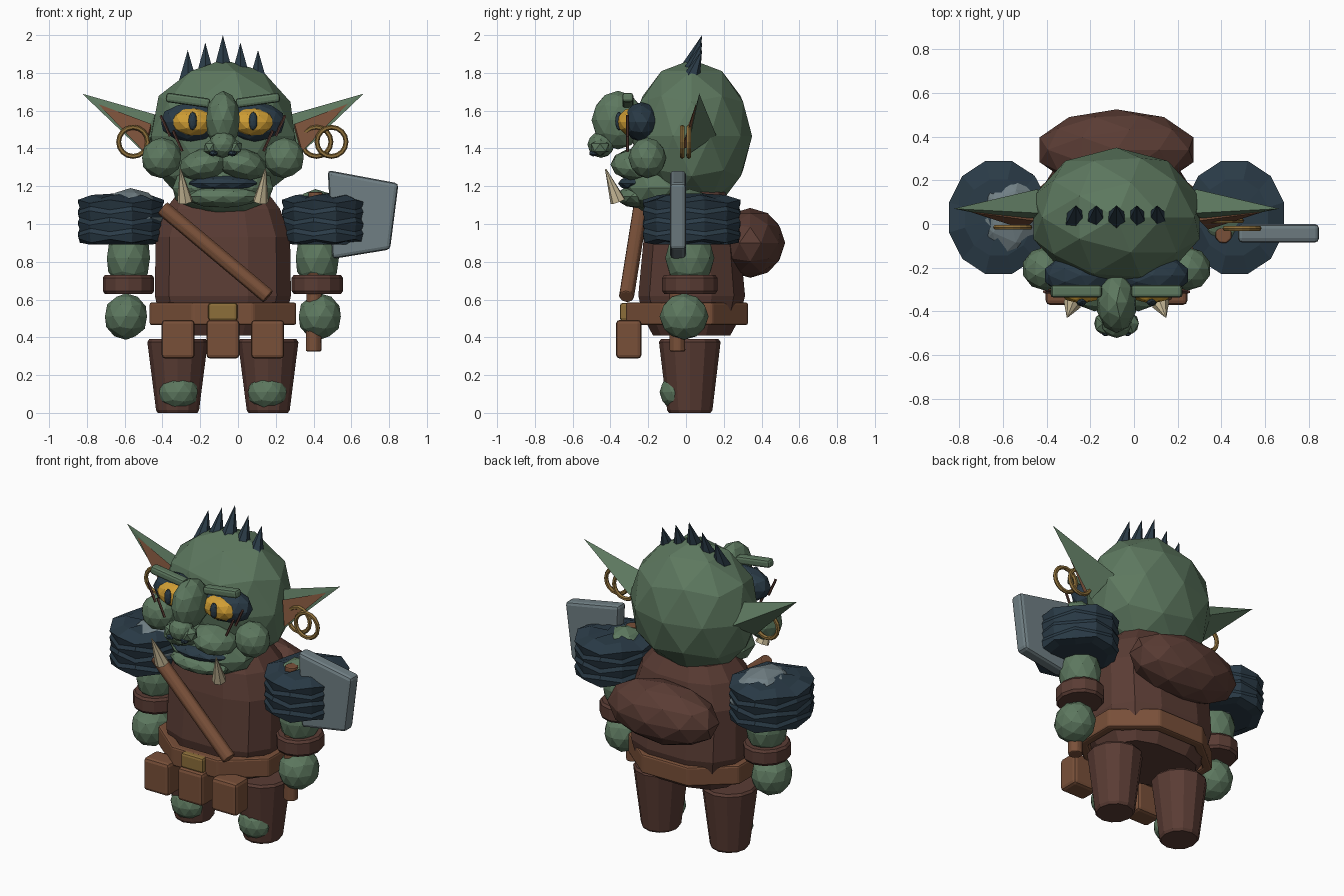
import bpy, bmesh, math
from mathutils import Vector, Matrix

if "Cube" in bpy.data.objects:
    bpy.data.objects.remove(bpy.data.objects["Cube"])

CX = -0.08          # symmetry plane of the body
SIDES = (("left", -1), ("right", 1))


def material(name, r, g, b):
    m = bpy.data.materials.new(name)
    m.diffuse_color = [(c / 255 / 12.92 if c < 11 else ((c / 255 + 0.055) / 1.055) ** 2.4)
                       for c in (r, g, b)] + [1]
    m.use_nodes = True
    m.node_tree.nodes["Principled BSDF"].inputs["Base Color"].default_value = m.diffuse_color
    return m


GREEN = material("green skin", 93, 120, 95)
DARK = material("dark brown hide", 90, 60, 52)
LEATHER = material("tan leather", 121, 80, 57)
SLATE = material("slate blue", 42, 59, 71)
METAL = material("grey metal", 112, 127, 132)
GOLD = material("dull gold", 140, 110, 58)
YELLOW = material("eye yellow", 208, 158, 52)
IVORY = material("ivory", 200, 186, 152)


def finish(name, bm, mat, matrix=None):
    if matrix:
        bm.transform(matrix)
    bmesh.ops.recalc_face_normals(bm, faces=bm.faces)
    me = bpy.data.meshes.new(name)
    bm.to_mesh(me)
    bm.free()
    me.materials.append(mat)
    ob = bpy.data.objects.new(name, me)
    bpy.context.collection.objects.link(ob)
    return ob


def bevel(ob, width):
    mod = ob.modifiers.new("bevel", "BEVEL")
    mod.width, mod.segments = width, 2


def ball(name, loc, radii, mat, sub=2, rot=0):
    bm = bmesh.new()
    bmesh.ops.create_icosphere(bm, subdivisions=sub, radius=1)
    m = Matrix.Translation(loc) @ Matrix.Rotation(rot, 4, 'Y') @ Matrix.Diagonal((*radii, 1))
    return finish(name, bm, mat, m)


def box(name, loc, size, mat, rot=0, bev=0.015):
    bm = bmesh.new()
    bmesh.ops.create_cube(bm, size=1)
    m = Matrix.Translation(loc) @ Matrix.Rotation(rot, 4, 'Y') @ Matrix.Diagonal((*size, 1))
    ob = finish(name, bm, mat, m)
    if bev:
        bevel(ob, bev)
    return ob


def rod(name, a, b, r1, r2, mat, sides=8, bev=0):
    a, b = Vector(a), Vector(b)
    bm = bmesh.new()
    bmesh.ops.create_cone(bm, cap_ends=True, segments=sides, radius1=r1, radius2=r2, depth=(b - a).length)
    m = Matrix.Translation((a + b) / 2) @ (b - a).to_track_quat('Z', 'Y').to_matrix().to_4x4()
    ob = finish(name, bm, mat, m)
    if bev:
        bevel(ob, bev)
    return ob


def loft(name, loc, rings, mat, sides, power=1.0, phase=0.0, jag=0.0, closed=False):
    """Rings of (z, x radius, y radius); power < 1 squares the outline off."""
    bm = bmesh.new()
    loops = []
    for k, (z, rx, ry) in enumerate(rings):
        loop = []
        for i in range(sides):
            t = math.tau * (i + phase) / sides
            c, s = math.cos(t), math.sin(t)
            loop.append(bm.verts.new((
                loc[0] + rx * math.copysign(abs(c) ** power, c),
                loc[1] + ry * math.copysign(abs(s) ** power, s),
                loc[2] + z + jag * (-1) ** (i + k // 2))))
        loops.append(loop)
    pairs = list(zip(loops, loops[1:])) + ([(loops[-1], loops[0])] if closed else [])
    for a, b in pairs:
        for i in range(sides):
            j = (i + 1) % sides
            bm.faces.new((a[i], a[j], b[j], b[i]))
    if not closed:
        bm.faces.new(loops[0])
        bm.faces.new(loops[-1])
    return finish(name, bm, mat)


def torus(name, loc, R, r, mat, n=16, m=6):
    bm = bmesh.new()
    grid = [[bm.verts.new((loc[0] + (R + r * math.cos(v)) * math.cos(u), loc[1] + r * math.sin(v),
                           loc[2] + (R + r * math.cos(v)) * math.sin(u)))
             for v in (math.tau * j / m for j in range(m))]
            for u in (math.tau * i / n for i in range(n))]
    for i in range(n):
        for j in range(m):
            bm.faces.new((grid[i][j], grid[(i + 1) % n][j],
                          grid[(i + 1) % n][(j + 1) % m], grid[i][(j + 1) % m]))
    return finish(name, bm, mat)


def hull(name, points, mat):
    bm = bmesh.new()
    bmesh.ops.convex_hull(bm, input=[bm.verts.new(p) for p in points])
    return finish(name, bm, mat)


# Torso, belt, pouches, strap and bedroll
loft("torso", (CX, 0.03, 0), [(0.41, 0.29, 0.21), (0.5, 0.34, 0.26), (0.62, 0.37, 0.29),
     (0.93, 0.365, 0.26), (1.08, 0.31, 0.23), (1.17, 0.24, 0.18)], DARK, 12, 0.75, 0.5)
belt = loft("belt", (CX, 0.005, 0), [(0.465, 0.42, 0.35), (0.585, 0.42, 0.35),
            (0.585, 0.36, 0.29), (0.465, 0.36, 0.29)], LEATHER, 8, 1, 0.5, closed=True)
bevel(belt, 0.012)
box("buckle", (CX, -0.325, 0.535), (0.155, 0.05, 0.095), GOLD)
for n, dx in (("left", -0.237), ("middle", 0), ("right", 0.237)):
    box(n + "_pouch", (CX + dx, -0.303, 0.39), (0.175, 0.135, 0.205), LEATHER, bev=0.02)
rod("chest_strap", (-0.4, -0.24, 1.085), (0.16, -0.315, 0.615), 0.042, 0.042, LEATHER, 8, 0.008)
ball("bedroll", (CX, 0.34, 0.9), (0.37, 0.185, 0.185), DARK)

# Head, jaw and mouth
ball("head", (CX, 0.03, 1.465), (0.4, 0.32, 0.405), GREEN)
ball("jaw", (CX, -0.14, 1.19), (0.28, 0.19, 0.14), GREEN)
ball("lower_lip", (CX, -0.26, 1.145), (0.2, 0.11, 0.06), GREEN)
ball("mouth", (CX, -0.25, 1.215), (0.19, 0.11, 0.045), SLATE)

# Nose
ball("nose_bridge", (CX, -0.36, 1.55), (0.093, 0.14, 0.155), GREEN)
ball("nose_tip", (CX, -0.45, 1.42), (0.075, 0.072, 0.07), GREEN)

# Crest of spikes
for i in range(5):
    d = i - 2
    x, drop = CX + d * 0.093, 0.04 * abs(d)
    rod(f"crest_spike_{i}", (x, 0.015, 1.8 - drop * 0.8), (x, 0.085, 2.0 - drop), 0.058, 0.0, SLATE, 6)

for side, s in SIDES:
    def X(d):
        return CX + s * d

    # Face
    ball(side + "_cheek", (X(0.325), -0.205, 1.35), (0.108, 0.1, 0.108), GREEN)
    ball(side + "_upper_lip", (X(0.1), -0.25, 1.315), (0.135, 0.15, 0.085), GREEN, rot=s * 0.2)
    rod(side + "_tusk", (X(0.2), -0.36, 1.12), (X(0.225), -0.425, 1.29), 0.042, 0.004, IVORY, 7)
    ball(side + "_nostril", (X(0.062), -0.455, 1.405), (0.045, 0.055, 0.045), GREEN, 1)
    ball(side + "_nostril_hole", (X(0.05), -0.49, 1.375), (0.026, 0.026, 0.018), SLATE, 1)
    ball(side + "_eye_socket", (X(0.165), -0.235, 1.54), (0.17, 0.1, 0.105), SLATE)
    ball(side + "_eye", (X(0.16), -0.28, 1.54), (0.118, 0.085, 0.077), YELLOW)
    ball(side + "_pupil", (X(0.16), -0.355, 1.545), (0.023, 0.02, 0.05), SLATE)
    box(side + "_brow", (X(0.185), -0.308, 1.655), (0.235, 0.058, 0.05), GREEN, -s * 0.14)
    for k, (a, z) in enumerate(((0.33, 1.52), (0.265, 1.44))):
        rod(f"{side}_face_stripe_{k}", (X(a), -0.31, z + 0.055), (X(a - 0.05), -0.31, z - 0.055),
            0.008, 0.008, DARK, 5)

    # Ears with a leather-coloured hollow
    tip = (X(0.745), 0.07, 1.69)
    hull(side + "_ear", [tip, (X(0.36), 0.05, 1.58), (X(0.4), 0.0, 1.36),
                         (X(0.36), 0.16, 1.47), (X(0.4), 0.02, 1.5)], GREEN)
    hull(side + "_ear_hollow", [(X(0.66), 0.052, 1.635), (X(0.38), 0.015, 1.53), (X(0.42), -0.025, 1.385),
                                (X(0.38), 0.06, 1.45)], LEATHER)

    # Arms
    ball(side + "_shoulder", (X(0.49), 0.02, 1.02), (0.15, 0.16, 0.165), GREEN)
    ball(side + "_arm", (X(0.5), 0.02, 0.82), (0.12, 0.13, 0.16), GREEN)
    loft(side + "_bracer", (X(0.5), 0.02, 0), [(0.63, 0.125, 0.135), (0.645, 0.136, 0.146),
         (0.715, 0.136, 0.146), (0.73, 0.125, 0.135)], DARK, 12)
    ball(side + "_hand", (X(0.513), -0.01, 0.51), (0.117, 0.13, 0.123), GREEN)

    # Ruffled fur shoulder pad
    layers = [(0.9, 0.17, 0.2)]
    for k in range(4):
        z = 0.91 + k * 0.058
        layers += [(z, 0.225, 0.258), (z + 0.035, 0.235, 0.268)]
    layers += [(1.145, 0.16, 0.18), (1.152, 0.05, 0.06)]
    loft(side + "_fur_pad", (X(0.54), 0.03, 0), layers, SLATE, 12, 1, 0.5, jag=0.009)

    # Legs and feet
    loft(side + "_leg", (X(0.24), 0.02, 0), [(0, 0.105, 0.11), (0.015, 0.114, 0.12),
         (0.375, 0.16, 0.163), (0.39, 0.15, 0.153)], DARK, 12)
    ball(side + "_foot", (X(0.235), -0.05, 0.11), (0.107, 0.09, 0.095), GREEN)

# Metal cap showing above the left pad
ball("shoulder_plate", (-0.57, 0.035, 1.03), (0.18, 0.24, 0.16), METAL)

# Earrings, one on the left and two on the right
for n, x, y in (("left", -0.555, -0.015), ("right_inner", 0.415, 0.015), ("right_outer", 0.495, -0.02)):
    torus(n + "_earring", (x, y, 1.435), 0.077, 0.013, GOLD)

# Cleaver
rod("cleaver_handle", (0.4, -0.045, 0.325), (0.41, -0.05, 1.17), 0.044, 0.04, LEATHER, 8, 0.008)
outline = ((0.475, 1.285), (0.85, 1.215), (0.805, 0.865), (0.5, 0.815))
blade = hull("cleaver_blade", [(x, y, z) for x, z in outline for y in (-0.085, 0.0)], METAL)
bmb = bmesh.new()
bmb.from_mesh(blade.data)
bmesh.ops.dissolve_limit(bmb, angle_limit=0.02, verts=bmb.verts, edges=bmb.edges)
bmb.to_mesh(blade.data)
bmb.free()
bevel(blade, 0.02)
